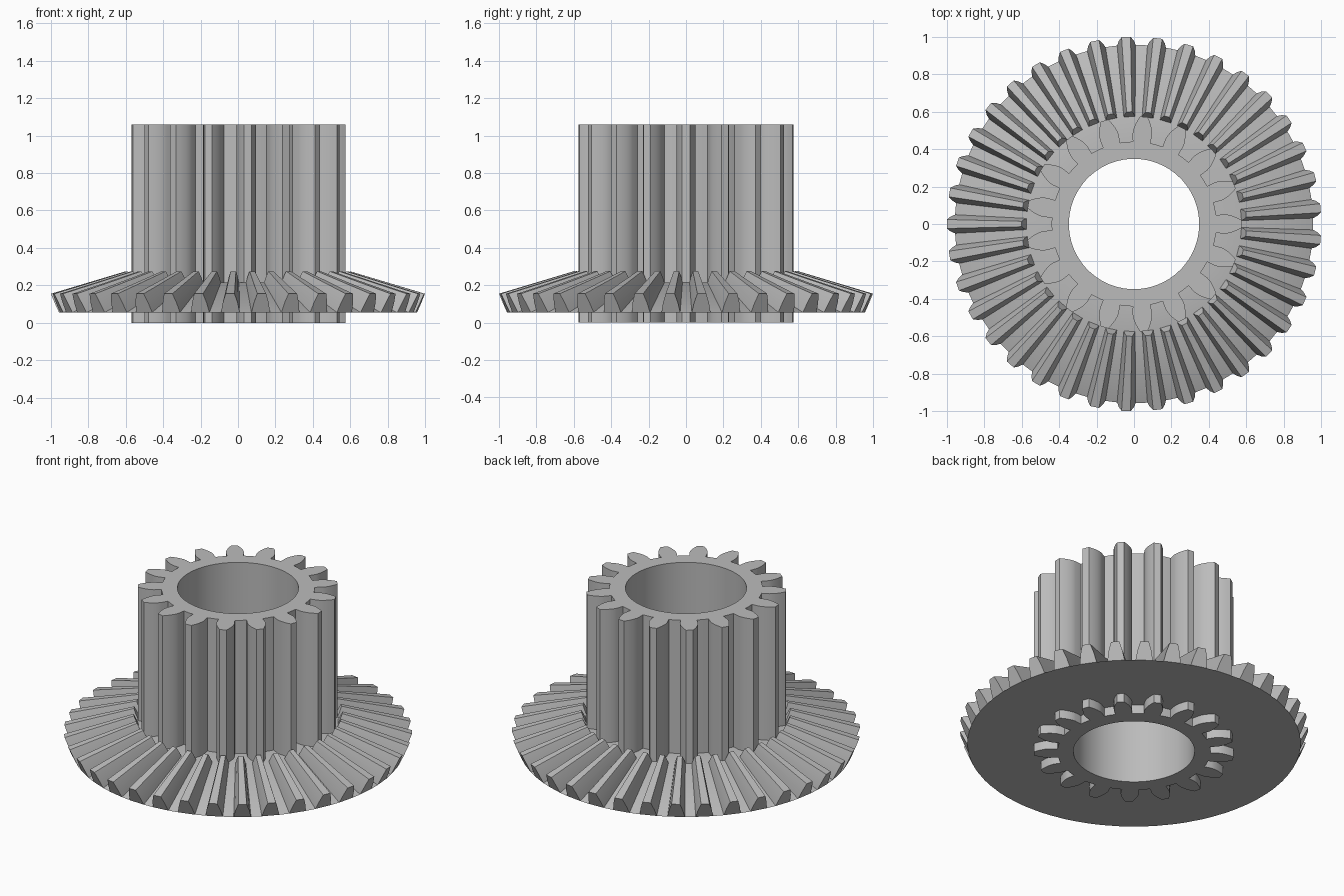
import bpy
import bmesh
from math import pi, cos, sin, tan, acos, sqrt

default = bpy.data.objects.get("Cube")
if default:
    bpy.data.objects.remove(default, do_unlink=True)

# One plain metal colour
GREY = (0.5, 0.5, 0.5, 1)
metal = bpy.data.materials.new("grey metal")
metal.use_nodes = True
metal.diffuse_color = GREY
metal.node_tree.nodes["Principled BSDF"].inputs["Base Color"].default_value = GREY


def polar(r, a, z):
    return (r * cos(a), r * sin(a), z)


def finish(name, bm):
    bmesh.ops.remove_doubles(bm, verts=bm.verts, dist=1e-5)
    bmesh.ops.recalc_face_normals(bm, faces=bm.faces)
    mesh = bpy.data.meshes.new(name)
    bm.to_mesh(mesh)
    bm.free()
    mesh.materials.append(metal)
    obj = bpy.data.objects.new(name, mesh)
    bpy.context.collection.objects.link(obj)
    bpy.ops.object.select_all(action='DESELECT')
    obj.select_set(True)
    bpy.context.view_layer.objects.active = obj
    bpy.ops.object.shade_smooth_by_angle(angle=pi / 6)
    return obj


def skin(bm, loop_a, loop_b):
    """Quads between two closed loops of equal length."""
    n = len(loop_a)
    for i in range(n):
        j = (i + 1) % n
        bm.faces.new((loop_a[i], loop_a[j], loop_b[j], loop_b[i]))


# Spur pinion: involute teeth around a bored tube
def spur_pinion(teeth=17, tip=0.575, root=0.44, bore=0.348, height=1.06):
    pitch_r = tip * teeth / (teeth + 2)
    pressure = pi / 9
    base = pitch_r * cos(pressure)
    inv_pitch = tan(pressure) - pressure

    def half_angle(r):
        roll = acos(min(1, base / r))
        return pi / (2 * teeth) + inv_pitch - (tan(roll) - roll)

    flank = [(root, half_angle(base))]
    for k in range(6):
        r = base + (tip - base) * k / 5
        flank.append((r, half_angle(r)))
    outline = [(r, -a) for r, a in flank] + [(r, a) for r, a in reversed(flank)]
    h = flank[0][1]
    step = 2 * pi / teeth

    bm = bmesh.new()
    rings = []
    for z in (0, height):
        inner, core, rim = [], [], []
        for t in range(teeth):
            c = t * step
            for a in (c - h, c, c + h, c + step / 2):
                inner.append(bm.verts.new(polar(bore, a, z)))
                core.append(bm.verts.new(polar(root, a, z)))
            # tooth end cap shares its foot with the core ring
            foot = core[-4:]
            tooth = [foot[0]]
            tooth += [bm.verts.new(polar(r, c + a, z)) for r, a in outline[1:-1]]
            tooth.append(foot[2])
            bm.faces.new(tooth + [foot[1]])
            rim += tooth + [foot[3]]
        skin(bm, inner, core)
        rings.append((inner, rim))
    skin(bm, rings[0][0], rings[1][0])
    skin(bm, rings[0][1], rings[1][1])
    return finish("spur_pinion", bm)


# Bevel wheel: straight teeth tapering towards a common apex on the axis
def bevel_wheel(teeth=37, apex=0.455, taper=0.6, hole=0.4):
    # radius, height and half width from tooth root to tip at the outer end
    side = [(0.957, 0.055, 0.050), (0.980, 0.106, 0.040), (1.0, 0.155, 0.024)]
    shape = [(r, z, -w / r) for r, z, w in side]
    shape += [(r, z, w / r) for r, z, w in reversed(side)]

    bm = bmesh.new()
    loops = []
    for s in (1, taper):
        teeth_loop, foot, hub = [], [], []
        for t in range(teeth):
            c = pi + t * 2 * pi / teeth
            tooth = [bm.verts.new(polar(r * s, c + a, apex + (z - apex) * s))
                     for r, z, a in shape]
            bm.faces.new(tooth)
            teeth_loop += tooth
            for v, p in ((tooth[0], shape[0]), (tooth[-1], shape[-1])):
                foot.append(v)
                hub.append(bm.verts.new(polar(hole, c + p[2], v.co.z)))
        skin(bm, foot, hub)
        loops.append((teeth_loop, hub))
    skin(bm, loops[0][0], loops[1][0])
    skin(bm, loops[0][1], loops[1][1])
    return finish("bevel_wheel", bm)


spur_pinion()
bevel_wheel()
